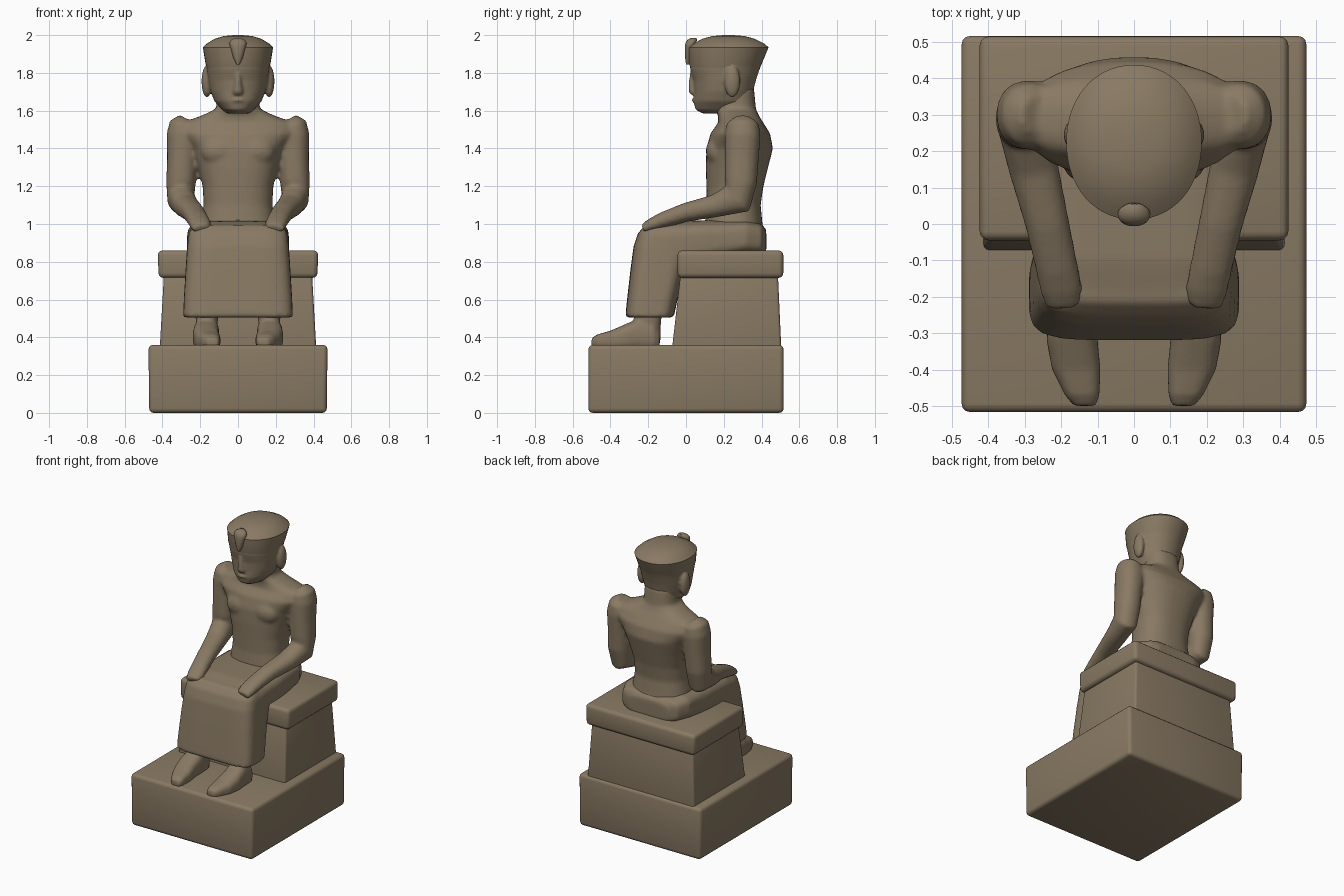
import bpy, bmesh, math
from mathutils import Vector, Matrix

stone = bpy.data.materials.new("brown stone")
stone.diffuse_color = (0.25, 0.193, 0.125, 1)


def loft(bm, rings, n=2.0, axis=None, segs=40, mirror=False):
    """Skin superellipse rings (centre, side radius, other radius) along a path."""
    for sx in ((1, -1) if mirror else (1,)):
        cs = [Vector((c[0] * sx, c[1], c[2])) for c, _, _ in rings]
        loops = []
        for i, (_, ru, rv) in enumerate(rings):
            t = Vector(axis) if axis else (cs[min(i + 1, len(cs) - 1)] - cs[max(i - 1, 0)]).normalized()
            u = Vector((1, 0, 0))
            u = (u - t * u.dot(t)).normalized()
            v = t.cross(u)
            loop = []
            for k in range(segs):
                a = 2 * math.pi * k / segs
                c, s = math.cos(a), math.sin(a)
                pu = math.copysign(abs(c) ** (2 / n), c) * ru
                pv = math.copysign(abs(s) ** (2 / n), s) * rv
                loop.append(bm.verts.new(cs[i] + u * pu + v * pv))
            loops.append(loop)
        for a, b in zip(loops, loops[1:]):
            for k in range(segs):
                j = (k + 1) % segs
                bm.faces.new((a[k], a[j], b[j], b[k]))
        bm.faces.new(loops[0])
        bm.faces.new(loops[-1])


def zrings(rows):
    """Rows of (z, front y, back y, half width)."""
    return [((0, (a + b) / 2, z), w, (b - a) / 2) for z, a, b, w in rows]


def yrings(rows):
    """Rows of (y, low x, high x, low z, high z)."""
    return [(((x0 + x1) / 2, y, (z0 + z1) / 2), (x1 - x0) / 2, (z1 - z0) / 2)
            for y, x0, x1, z0, z1 in rows]


def ball(bm, pos, size):
    m = Matrix.Translation(pos) @ Matrix.Diagonal((*size, 1))
    bmesh.ops.create_uvsphere(bm, u_segments=20, v_segments=12, radius=1, matrix=m)


def finish(name, bm, voxel=0, smooth=5, angle=40):
    bmesh.ops.recalc_face_normals(bm, faces=bm.faces)
    me = bpy.data.meshes.new(name)
    bm.to_mesh(me)
    bm.free()
    ob = bpy.data.objects.new(name, me)
    bpy.context.collection.objects.link(ob)
    if voxel:  # fuse overlapping pieces into one worn carved surface
        r = ob.modifiers.new("fuse", 'REMESH')
        r.mode, r.voxel_size = 'VOXEL', voxel
        s = ob.modifiers.new("wear", 'SMOOTH')
        s.factor, s.iterations = 0.5, smooth
        dg = bpy.context.evaluated_depsgraph_get()
        ob.data = bpy.data.meshes.new_from_object(ob.evaluated_get(dg))
        ob.modifiers.clear()
    ob.data.materials.clear()
    ob.data.materials.append(stone)
    bpy.ops.object.select_all(action='DESELECT')
    ob.select_set(True)
    bpy.context.view_layer.objects.active = ob
    bpy.ops.object.shade_smooth_by_angle(angle=math.radians(angle))
    return ob


def block(name, low, high, bevel):
    """Tapered block; low/high = (half width, front y, back y, z)."""
    bm = bmesh.new()
    r = [[bm.verts.new(p) for p in ((-w, a, z), (w, a, z), (w, b, z), (-w, b, z))]
         for w, a, b, z in (low, high)]
    bm.faces.new(r[0])
    bm.faces.new(r[1])
    for k in range(4):
        j = (k + 1) % 4
        bm.faces.new((r[0][k], r[0][j], r[1][j], r[1][k]))
    bmesh.ops.recalc_face_normals(bm, faces=bm.faces)
    bmesh.ops.bevel(bm, geom=bm.edges[:], offset=bevel, segments=3, profile=0.5, affect='EDGES')
    return finish(name, bm)


# Plinth and seat
block("plinth", (0.47, -0.517, 0.517, 0.0), (0.474, -0.517, 0.517, 0.36), 0.024)
block("seat_body", (0.415, -0.075, 0.505, 0.33), (0.39, -0.025, 0.485, 0.77), 0.015)
block("seat_slab", (0.42, -0.045, 0.515, 0.715), (0.425, -0.045, 0.515, 0.86), 0.025)

# Feet and ankles
bm = bmesh.new()
loft(bm, yrings([(-0.50, 0.105, 0.165, 0.35, 0.395), (-0.47, 0.095, 0.19, 0.34, 0.415),
                 (-0.40, 0.092, 0.225, 0.33, 0.435), (-0.32, 0.10, 0.24, 0.33, 0.47),
                 (-0.25, 0.10, 0.235, 0.33, 0.50), (-0.17, 0.105, 0.23, 0.33, 0.48),
                 (-0.14, 0.12, 0.21, 0.34, 0.44)]), 2.8, (0, 1, 0), mirror=True)
loft(bm, [((0.165, -0.21, 0.38), 0.06, 0.075), ((0.165, -0.205, 0.45), 0.056, 0.07),
          ((0.165, -0.20, 0.60), 0.065, 0.08)], 2.2, (0, 0, 1), mirror=True)
finish("feet", bm, 0.009, 4)

# Long skirt: hanging front and seated lap
bm = bmesh.new()
loft(bm, zrings([(0.505, -0.322, -0.065, 0.29), (0.60, -0.312, -0.045, 0.287),
                 (0.75, -0.295, -0.01, 0.278), (0.88, -0.278, 0.03, 0.27),
                 (0.95, -0.255, 0.04, 0.262), (0.995, -0.215, 0.03, 0.235)]), 4.5, (0, 0, 1))
loft(bm, yrings([(0.425, -0.15, 0.15, 0.84, 0.97), (0.40, -0.215, 0.215, 0.84, 1.0),
                 (0.32, -0.255, 0.255, 0.84, 1.02), (0.1, -0.27, 0.27, 0.80, 1.02),
                 (-0.1, -0.27, 0.27, 0.74, 1.015), (-0.2, -0.262, 0.262, 0.72, 0.995)]), 4, (0, 1, 0))
finish("skirt", bm, 0.012, 4, 60)

# Torso, neck and arms
bm = bmesh.new()
loft(bm, zrings([(0.93, 0.10, 0.42, 0.21), (1.0, 0.10, 0.405, 0.20), (1.1, 0.11, 0.395, 0.182),
                 (1.2, 0.108, 0.41, 0.187), (1.3, 0.105, 0.435, 0.212), (1.4, 0.108, 0.46, 0.245),
                 (1.48, 0.13, 0.445, 0.31), (1.535, 0.17, 0.41, 0.30), (1.575, 0.17, 0.385, 0.19),
                 (1.61, 0.15, 0.37, 0.115), (1.72, 0.15, 0.36, 0.11)]), 2.4, (0, 0, 1))
loft(bm, [((0.27, 0.30, 1.555), 0.045, 0.05), ((0.285, 0.30, 1.53), 0.078, 0.085),
          ((0.288, 0.30, 1.47), 0.09, 0.095), ((0.295, 0.295, 1.35), 0.08, 0.09),
          ((0.302, 0.29, 1.22), 0.078, 0.085), ((0.303, 0.275, 1.135), 0.072, 0.09),
          ((0.275, 0.15, 1.095), 0.068, 0.06), ((0.238, 0.0, 1.062), 0.06, 0.05),
          ((0.212, -0.12, 1.022), 0.058, 0.042), ((0.20, -0.18, 0.998), 0.058, 0.034),
          ((0.193, -0.225, 0.975), 0.048, 0.026)], 2.2, mirror=True)
# Raised chest muscles
for s in (1, -1):
    ball(bm, (0.095 * s, 0.16, 1.385), (0.10, 0.055, 0.075))
finish("torso_and_arms", bm, 0.012, 5, 60)

# Face and neck side of the head, fused with nose, brow and ears
bm = bmesh.new()
loft(bm, zrings([(1.585, 0.09, 0.33, 0.06), (1.605, 0.05, 0.34, 0.085), (1.65, 0.04, 0.348, 0.125),
                 (1.70, 0.042, 0.355, 0.145), (1.76, 0.038, 0.37, 0.157), (1.82, 0.022, 0.39, 0.165),
                 (1.87, 0.02, 0.41, 0.172)]), 2.1, (0, 0, 1))
loft(bm, [((0, 0.045, 1.80), 0.014, 0.025), ((0, 0.04, 1.74), 0.02, 0.026),
          ((0, 0.04, 1.70), 0.028, 0.026), ((0, 0.045, 1.685), 0.024, 0.02)], 2, (0, 0, 1))
ball(bm, (0, 0.055, 1.655), (0.04, 0.025, 0.012))
for s in (1, -1):
    ball(bm, (0.165 * s, 0.245, 1.755), (0.028, 0.042, 0.085))
finish("head", bm, 0.008, 3, 60)

# Flared cap with a crisp rim and shallow dome
bm = bmesh.new()
loft(bm, zrings([(1.80, 0.032, 0.375, 0.158), (1.85, 0.016, 0.402, 0.172), (1.935, 0.012, 0.437, 0.186),
                 (1.955, 0.04, 0.415, 0.165), (1.98, 0.085, 0.365, 0.125), (1.995, 0.14, 0.31, 0.075),
                 (2.0, 0.20, 0.25, 0.02)]), 2.1, (0, 0, 1), segs=56)
finish("cap", bm, angle=35)

# Small crest ornament on the cap front
bm = bmesh.new()
loft(bm, zrings([(1.845, 0.0, 0.05, 0.008), (1.88, -0.005, 0.05, 0.026), (1.94, -0.006, 0.05, 0.042),
                 (1.96, -0.002, 0.055, 0.045), (1.975, 0.008, 0.058, 0.036),
                 (1.985, 0.025, 0.055, 0.015)]), 2.2, (0, 0, 1), segs=20)
finish("cap_crest", bm, angle=60)
